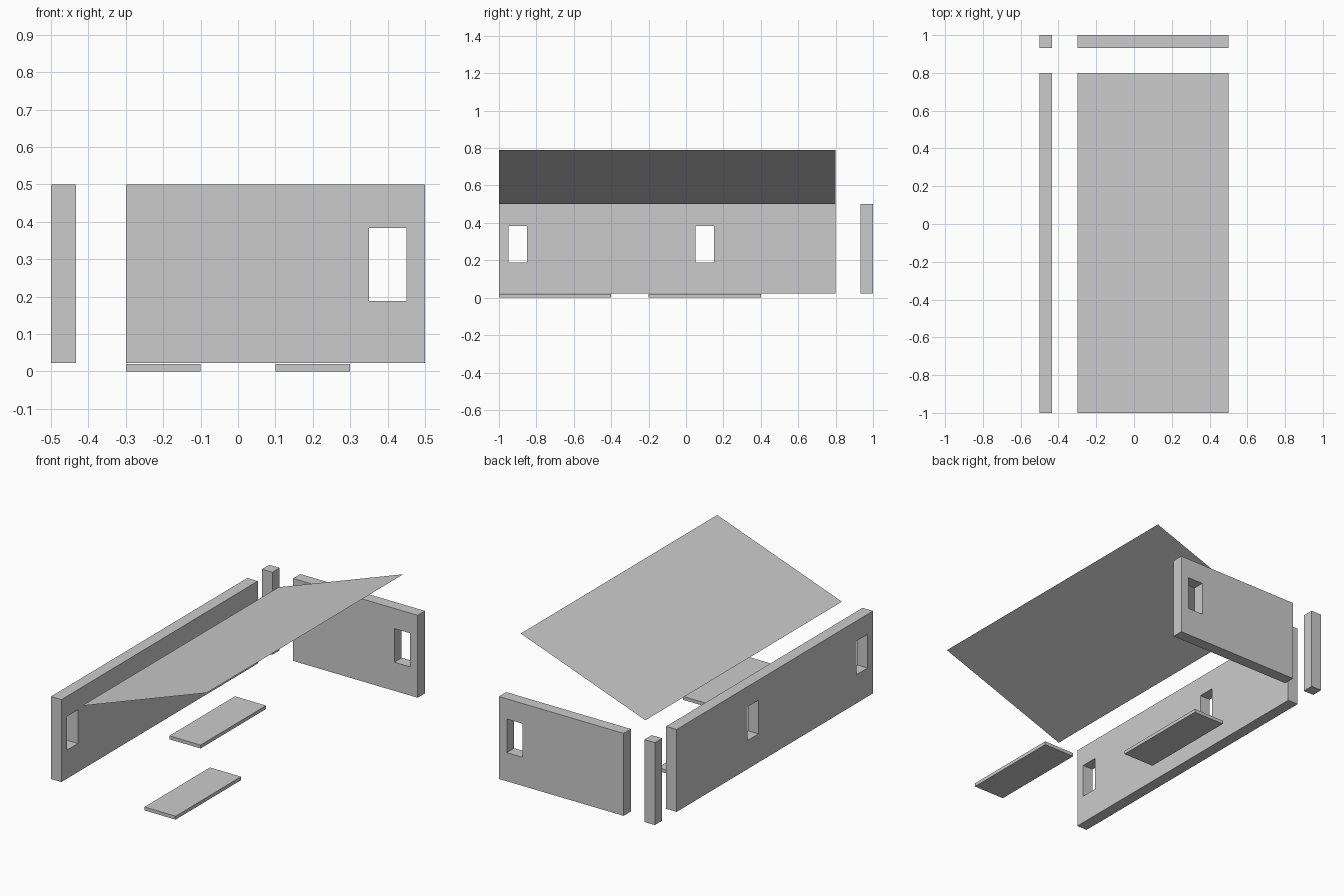
import bpy, bmesh
from mathutils import Matrix, Vector

if "Cube" in bpy.data.objects:
    bpy.data.objects.remove(bpy.data.objects["Cube"])


def add_object(name, bm):
    mesh = bpy.data.meshes.new(name)
    bm.to_mesh(mesh)
    bm.free()
    obj = bpy.data.objects.new(name, mesh)
    bpy.context.collection.objects.link(obj)
    return obj


def box(name, x, y, z):
    """Box given by its (min, max) range on each axis."""
    lo, hi = Vector((x[0], y[0], z[0])), Vector((x[1], y[1], z[1]))
    bm = bmesh.new()
    bmesh.ops.create_cube(bm, size=1, matrix=Matrix.Translation((lo + hi) / 2)
                          @ Matrix.Diagonal((*(hi - lo), 1)))
    return add_object(name, bm)


def cut_window(wall, name, x, y):
    cutter = box(name, x, y, WINDOW_Z)
    cutter.hide_render = True
    cutter.hide_set(True)
    cutter.display_type = 'WIRE'
    mod = wall.modifiers.new(name, 'BOOLEAN')
    mod.operation = 'DIFFERENCE'
    mod.solver = 'EXACT'
    mod.object = cutter


WALL_Z = (0.022, 0.50)
WINDOW_Z = (0.188, 0.383)
SIDE_X = (-0.50, -0.433)
BACK_Y = (0.933, 1.00)

# Long side wall with two windows
side_wall = box("side_wall", SIDE_X, (-1.0, 0.8), WALL_Z)
for i, y in enumerate((-0.95, 0.05)):
    cut_window(side_wall, f"side_window_cutter_{i + 1}", (-0.6, -0.35), (y, y + 0.1))

# Back wall with one window
back_wall = box("back_wall", (-0.3, 0.5), BACK_Y, WALL_Z)
cut_window(back_wall, "back_window_cutter", (0.35, 0.45), (0.85, 1.1))

# Corner post
box("corner_post", SIDE_X, BACK_Y, WALL_Z)

# Floor slabs
for i, (x, y) in enumerate(((0.1, -1.0), (-0.3, -0.2))):
    box(f"floor_slab_{i + 1}", (x, x + 0.2), (y, y + 0.6), (0, 0.02))

# Sloping roof sheet
bm = bmesh.new()
bm.faces.new([bm.verts.new(p) for p in (
    (-0.3, -1, 0.5), (0.5, -1, 0.789), (0.5, 0.8, 0.789), (-0.3, 0.8, 0.5))])
add_object("roof_sheet", bm)
